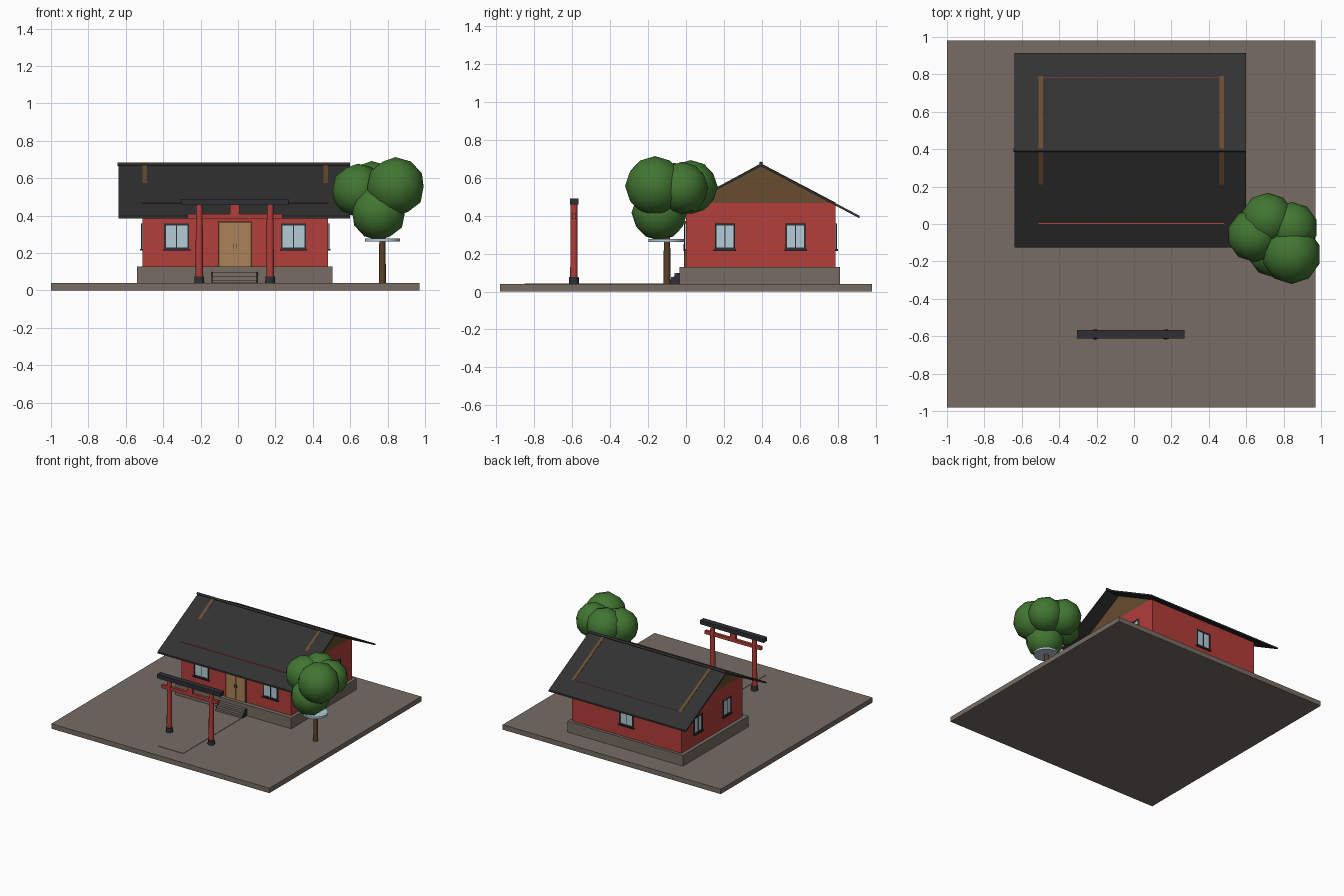
import bpy, bmesh, math
from mathutils import Matrix, Vector

if "Cube" in bpy.data.objects:
    bpy.data.objects.remove(bpy.data.objects["Cube"])


def lin(c):
    c /= 255
    return c / 12.92 if c <= 0.04045 else ((c + 0.055) / 1.055) ** 2.4


def material(name, r, g, b):
    m = bpy.data.materials.new(name)
    m.diffuse_color = (lin(r), lin(g), lin(b), 1)
    m.use_nodes = True
    m.node_tree.nodes["Principled BSDF"].inputs["Base Color"].default_value = m.diffuse_color
    return m


RED = material("red_paint", 178, 62, 58)
ROOF = material("roof_charcoal", 50, 50, 50)
DARK = material("dark_slate", 46, 47, 53)
STONE = material("stone", 118, 108, 100)
GABLE = material("gable_brown", 104, 76, 48)
TAN = material("door_tan", 170, 130, 88)
GLASS = material("pale_glass", 178, 204, 214)
TRUNK = material("trunk_brown", 92, 64, 40)
LEAF = material("leaf_green", 66, 118, 50)


def finish(name, bm, mat, smooth=False):
    bmesh.ops.recalc_face_normals(bm, faces=bm.faces[:])
    me = bpy.data.meshes.new(name)
    bm.to_mesh(me)
    bm.free()
    me.materials.append(mat)
    for p in me.polygons:
        p.use_smooth = smooth
    ob = bpy.data.objects.new(name, me)
    bpy.context.collection.objects.link(ob)
    return ob


def boxes(name, mat, spans, loc=(0, 0, 0), turn=0):
    """Boxes given as (x0, x1, y0, y1, z0, z1), placed and turned about z."""
    bm = bmesh.new()
    for x0, x1, y0, y1, z0, z1 in spans:
        mid = Vector(((x0 + x1) / 2, (y0 + y1) / 2, (z0 + z1) / 2))
        m = Matrix.Translation(mid) @ Matrix.Diagonal((x1 - x0, y1 - y0, z1 - z0, 1))
        bmesh.ops.create_cube(bm, size=1, matrix=m)
    ob = finish(name, bm, mat)
    ob.location = loc
    ob.rotation_euler.z = math.radians(turn)
    return ob


def prism(name, mat, profile, x0, x1):
    """A (y, z) profile extruded along x."""
    bm = bmesh.new()
    face = bm.faces.new([bm.verts.new((x0, y, z)) for y, z in profile])
    ext = bmesh.ops.extrude_face_region(bm, geom=[face])["geom"]
    verts = [v for v in ext if isinstance(v, bmesh.types.BMVert)]
    bmesh.ops.translate(bm, verts=verts, vec=(x1 - x0, 0, 0))
    return finish(name, bm, mat)


def cylinder(name, mat, x, y, z0, z1, r0, r1, sides=12):
    bm = bmesh.new()
    bmesh.ops.create_cone(bm, cap_ends=True, segments=sides, radius1=r0, radius2=r1,
                          depth=z1 - z0, matrix=Matrix.Translation((x, y, (z0 + z1) / 2)))
    ob = finish(name, bm, mat)
    for p in ob.data.polygons:
        p.use_smooth = abs(p.normal.z) < 0.9
    return ob


# ground, path and plinth
boxes("ground_slab", STONE, [(-1, 0.97, -0.98, 0.98, 0, 0.04)])
boxes("path", STONE, [(-0.13, 0.10, -0.85, -0.08, 0.038, 0.043)])
boxes("plinth", STONE, [(-0.54, 0.505, -0.035, 0.81, 0.04, 0.128)])

# entrance steps with dark side strips
boxes("steps", STONE, [(-0.135, 0.10, -0.10 + 0.02 * i, -0.03, 0.04, 0.057 + 0.02 * i)
                       for i in range(3)])
for side, x in (("left", -0.142), ("right", 0.10)):
    prism(f"{side}_step_side", DARK, [(-0.082, 0.04), (-0.03, 0.04), (-0.03, 0.098), (-0.045, 0.098),
                                      (-0.082, 0.062)], x, x + 0.006)

# walls and gables
boxes("walls", RED, [(-0.51, 0.48, 0, 0.787, 0.128, 0.467)])
for side, x in (("left", -0.51), ("right", 0.456)):
    prism(f"{side}_gable", GABLE, [(0, 0.461), (0.79, 0.467), (0.395, 0.6745)], x, x + 0.024)

# roof and ridge
prism("roof", ROOF, [(-0.125, 0.398), (0.395, 0.672), (0.915, 0.398),
                     (0.915, 0.385), (0.395, 0.659), (-0.125, 0.385)], -0.64, 0.60)
ridge = cylinder("ridge_cap", ROOF, 0, 0, -0.622, 0.622, 0.0095, 0.0095, 8)
ridge.rotation_euler.y = math.pi / 2
ridge.location = (-0.022, 0.395, 0.675)


# windows: built facing -y, then turned to their wall
def window(name, x, y, turn, w):
    h, z0, z1, t = w / 2, 0.222, 0.357, 0.009
    boxes(name + "_glass", GLASS, [(-h, h, -0.004, 0.004, z0, z1)], (x, y, 0), turn)
    boxes(name + "_frame", DARK, [
        (-h, -h + t, -0.008, 0.004, z0, z1), (h - t, h, -0.008, 0.004, z0, z1),
        (-h + t, h - t, -0.008, 0.004, z1 - t, z1), (-h + t, h - t, -0.008, 0.004, z0, z0 + t),
        (-0.003, 0.003, -0.007, 0.004, z0 + t, z1 - t),
        (-h - 0.006, h + 0.006, -0.014, 0.004, z0 - 0.008, z0 + 0.001)], (x, y, 0), turn)


window("front_left_window", -0.328, 0, 0, 0.134)
window("front_right_window", 0.297, 0, 0, 0.134)
window("back_window", -0.015, 0.787, 180, 0.128)
for place, y in (("front", 0.205), ("back", 0.577)):
    window(f"right_{place}_window", 0.48, y, 90, 0.107)
    window(f"left_{place}_window", -0.51, y, -90, 0.107)

# double door
boxes("door_frame", GABLE, [(-0.107, -0.099, -0.01, 0.005, 0.128, 0.37),
                            (0.067, 0.075, -0.01, 0.005, 0.128, 0.37),
                            (-0.099, 0.067, -0.01, 0.005, 0.362, 0.37)])
boxes("door_leaves", TAN, [(-0.099, -0.017, -0.007, 0.005, 0.128, 0.362),
                           (-0.015, 0.067, -0.007, 0.005, 0.128, 0.362)])
boxes("door_handles", DARK, [(-0.027, -0.023, -0.012, -0.005, 0.225, 0.25),
                             (-0.009, -0.005, -0.012, -0.005, 0.225, 0.25)])

# gateway
for side, x in (("left", -0.207), ("right", 0.172)):
    cylinder(f"{side}_gate_post", RED, x, -0.59, 0.04, 0.46, 0.02, 0.018)
    cylinder(f"{side}_gate_footing", DARK, x, -0.59, 0.04, 0.076, 0.027, 0.025)
boxes("gate_tie_beam", RED, [(-0.27, 0.237, -0.601, -0.579, 0.383, 0.41)])
boxes("gate_centre_strut", RED, [(-0.042, 0.008, -0.601, -0.579, 0.41, 0.46)])
boxes("gate_top_beam", DARK, [(-0.305, 0.27, -0.612, -0.566, 0.458, 0.49)])

# tree
cylinder("tree_trunk", TRUNK, 0.772, -0.1, 0.04, 0.33, 0.019, 0.016, 8)
cylinder("tree_collar", GLASS, 0.772, -0.103, 0.261, 0.277, 0.094, 0.094, 16)
for i, (x, y, z, r) in enumerate([
        (0.842, -0.163, 0.555, 0.158), (0.752, -0.14, 0.415, 0.147),
        (0.642, -0.06, 0.535, 0.143), (0.715, 0.025, 0.55, 0.142),
        (0.845, -0.02, 0.545, 0.138)]):
    bm = bmesh.new()
    bmesh.ops.create_icosphere(bm, subdivisions=2, radius=r, matrix=Matrix.Translation((x, y, z)))
    finish(f"foliage_{i + 1}", bm, LEAF, True)
